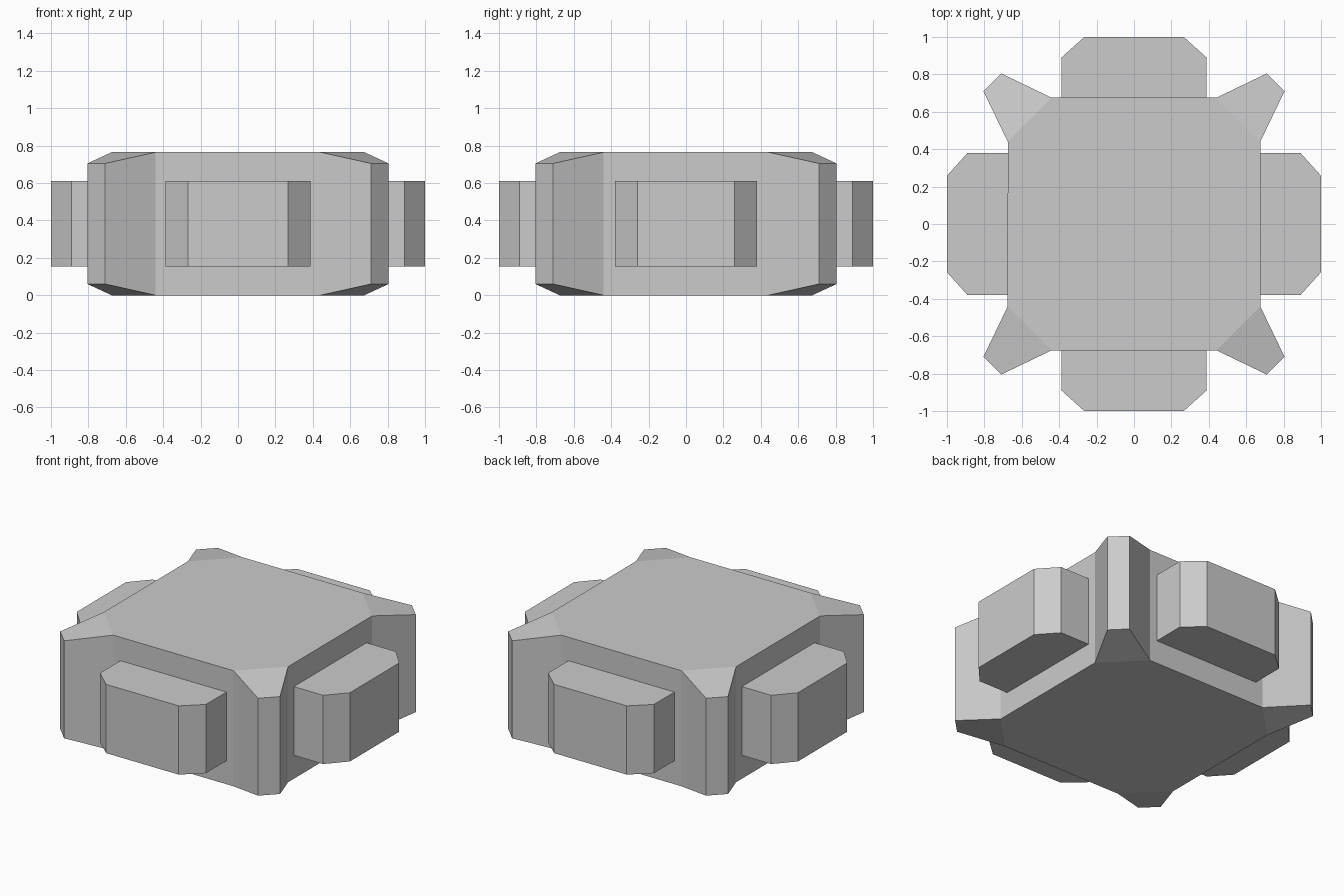
import bpy
import bmesh
from math import pi
from mathutils import Matrix, Vector

cube = bpy.data.objects.get("Cube")
if cube:
    bpy.data.objects.remove(cube, do_unlink=True)

HEIGHT = 0.765

grey = bpy.data.materials.new("plain_grey")
grey.use_nodes = True
grey.diffuse_color = (0.6, 0.6, 0.6, 1)
grey.node_tree.nodes["Principled BSDF"].inputs["Base Color"].default_value = (0.6, 0.6, 0.6, 1)


def prism(outline, z0, z1):
    """Upright prism over an anticlockwise outline."""
    bm = bmesh.new()
    base = bm.faces.new([bm.verts.new((x, y, z0)) for x, y in outline])
    top = bmesh.ops.extrude_face_region(bm, geom=[base], use_keep_orig=True)
    moved = [g for g in top["geom"] if isinstance(g, bmesh.types.BMVert)]
    bmesh.ops.translate(bm, verts=moved, vec=(0, 0, z1 - z0))
    bmesh.ops.recalc_face_normals(bm, faces=bm.faces)
    return bm


def finish(bm, name):
    bmesh.ops.recalc_face_normals(bm, faces=bm.faces)
    mesh = bpy.data.meshes.new(name)
    bm.to_mesh(mesh)
    bm.free()
    mesh.materials.append(grey)
    obj = bpy.data.objects.new(name, mesh)
    bpy.context.collection.objects.link(obj)
    return obj


# Body: square block with cut corners
side, cut = 0.675, 0.44
outline = []
for i in range(4):
    turn = Matrix.Rotation(i * pi / 2, 2)
    outline += [turn @ Vector(p) for p in ((side, cut), (cut, side))]
body = prism(outline, 0, HEIGHT)

# Corner fins: each cut corner is drawn outwards and tapered
corners = [f for f in body.faces if abs(f.normal.x) > 0.5 and abs(f.normal.y) > 0.5]
for face in corners:
    fin = bmesh.ops.extrude_discrete_faces(body, faces=[face])["faces"][0]
    for v in fin.verts:
        wide_x = abs(v.co.x) > abs(v.co.y)
        v.co.x = (0.805 if wide_x else 0.71) * (1 if v.co.x > 0 else -1)
        v.co.y = (0.71 if wide_x else 0.805) * (1 if v.co.y > 0 else -1)
        v.co.z = HEIGHT - 0.06 if v.co.z > HEIGHT / 2 else 0.06
finish(body, "body")

# Side pads: one bevelled block on each side, slightly sunk into the body
for i, (name, half) in enumerate((("front_pad", 0.388), ("left_pad", 0.38),
                                  ("back_pad", 0.388), ("right_pad", 0.38))):
    tip = half - 0.122
    pad = prism([(-half, -0.66), (-half, -0.89), (-tip, -1), (tip, -1),
                 (half, -0.89), (half, -0.66)], 0.155, 0.61)
    bmesh.ops.rotate(pad, verts=pad.verts, matrix=Matrix.Rotation(i * pi / 2, 3, "Z"))
    finish(pad, name)
